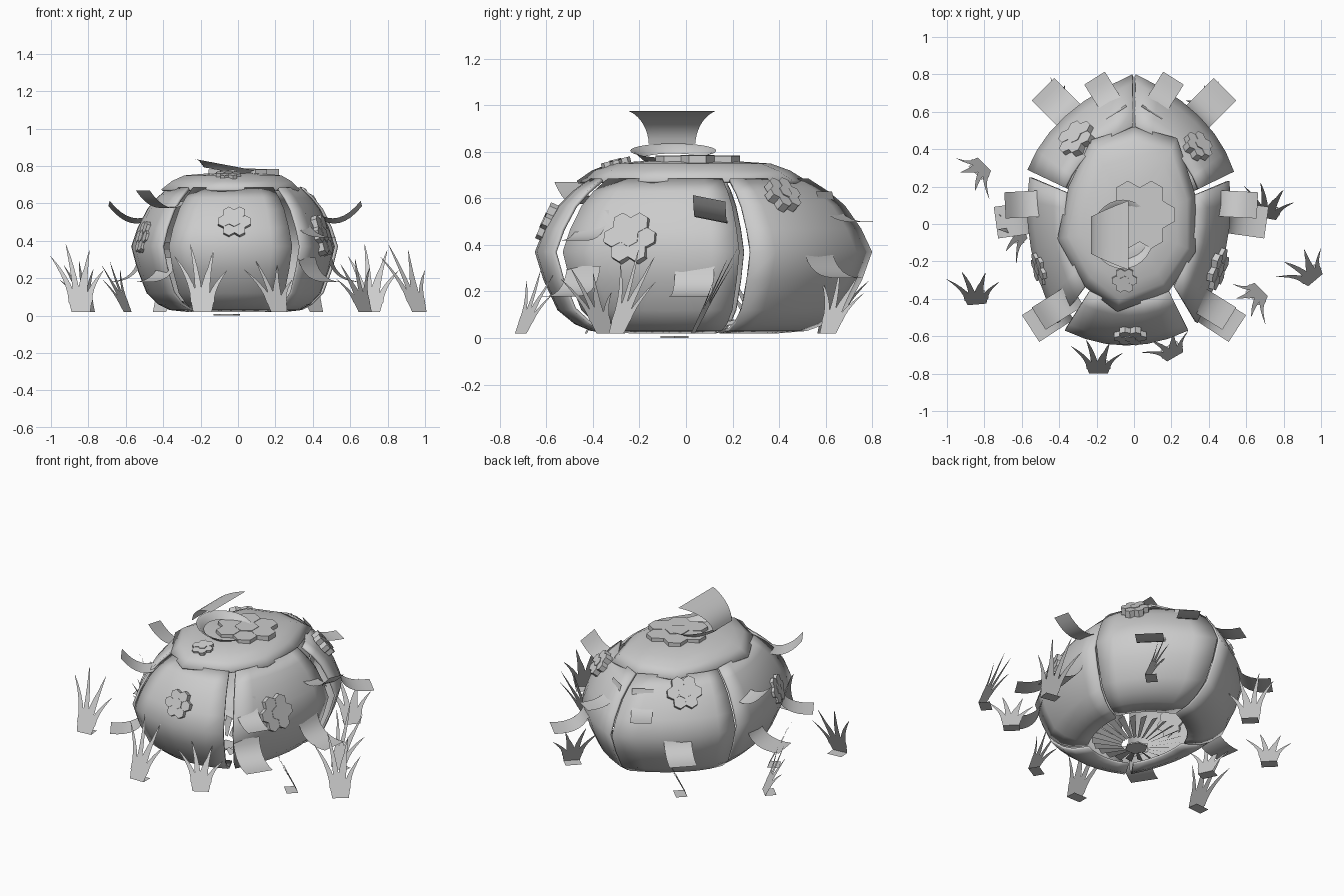
import bpy, math
from mathutils import Vector, Matrix

cube = bpy.data.objects.get("Cube")
if cube:
    bpy.data.objects.remove(cube)

grey = bpy.data.materials.new("plain grey")
grey.use_nodes = True
COLOUR = (0.6, 0.6, 0.6, 1)
grey.diffuse_color = COLOUR
grey.node_tree.nodes["Principled BSDF"].inputs["Base Color"].default_value = COLOUR


def build(name, verts, faces, smooth=None, thick=0):
    mesh = bpy.data.meshes.new(name)
    mesh.from_pydata([tuple(v) for v in verts], [], faces)
    mesh.materials.append(grey)
    ob = bpy.data.objects.new(name, mesh)
    bpy.context.collection.objects.link(ob)
    if smooth:
        bpy.ops.object.select_all(action='DESELECT')
        ob.select_set(True)
        bpy.context.view_layer.objects.active = ob
        bpy.ops.object.shade_smooth_by_angle(angle=math.radians(smooth))
    if thick:
        mod = ob.modifiers.new("thickness", 'SOLIDIFY')
        mod.thickness = thick
        mod.offset = -1
    return ob


def grid(rows, closed=False):
    """Faces and vertices for a sheet made of equal rows of points."""
    n = len(rows[0])
    verts = [p for row in rows for p in row]
    faces = []
    for i in range(len(rows) - 1):
        for j in range(n if closed else n - 1):
            k = (j + 1) % n
            faces.append((i * n + j, i * n + k, (i + 1) * n + k, (i + 1) * n + j))
    return verts, faces


def bend(a, b, c, t):
    """Curve through three points."""
    a, b, c = Vector(a), Vector(b), Vector(c)
    return a * (1 - t) * (1 - 2 * t) + b * 4 * t * (1 - t) + c * t * (2 * t - 1)


# Shell side panels, separated by narrow gaps
PROFILE = [(0.02, 0.48), (0.03, 0.64), (0.06, 0.745), (0.12, 0.855), (0.25, 0.945), (0.37, 1),
           (0.47, 0.94), (0.57, 0.85), (0.63, 0.76), (0.685, 0.65)]
PANELS = {
    "front_panel": [(-0.37, -0.57), (-0.04, -0.65), (0.29, -0.57)],
    "left_panel": [(0.34, -0.53), (0.49, -0.14), (0.51, 0.23)],
    "back_left_panel": [(0.535, 0.28), (0.35, 0.575), (0.01, 0.8)],
    "back_right_panel": [(-0.01, 0.8), (-0.37, 0.575), (-0.57, 0.29)],
    "right_panel": [(-0.56, 0.25), (-0.55, -0.14), (-0.41, -0.53)],
}
for name, pts in PANELS.items():
    rows = []
    for z, s in PROFILE:
        plan = [bend(*pts, j / 6) for j in range(7)]
        rows.append([(p.x * s, 0.02 + (p.y - 0.02) * s, z) for p in plan])
    build(name, *grid(rows), smooth=40, thick=0.015)

# Faceted top cap
RIM = [(0, 0.52), (-0.23, 0.45), (-0.35, 0.2), (-0.41, -0.08), (-0.27, -0.33),
       (-0.09, -0.47), (0.18, -0.37), (0.33, -0.15), (0.33, 0.15), (0.23, 0.46)]
rows = [[(x * s, y * s, z) for x, y in RIM]
        for s, z in [(1, 0.675), (0.86, 0.72), (0.7, 0.75), (0.35, 0.762), (0.01, 0.765)]]
build("top_cap", *grid(rows, True), smooth=40, thick=0.012)


# Flowers: seven hexagonal plates
def flower(name, place, normal, size, thick=0.03):
    frame = Matrix.Translation(place) @ Vector(normal).to_track_quat('Z', 'Y').to_matrix().to_4x4()
    verts, faces = [], []
    for k in range(7):
        a = math.radians(60 * k)
        d = 0 if k == 6 else size * 1.71
        start = len(verts)
        for z in (-thick, thick * (0.62 if k == 6 else 0.45 + 0.08 * (k % 2))):
            for i in range(6):
                b = math.radians(60 * i + 30)
                verts.append(frame @ Vector((d * math.cos(a) + size * math.cos(b),
                                             d * math.sin(a) + size * math.sin(b), z)))
        low, high = range(start, start + 6), range(start + 6, start + 12)
        faces += [tuple(reversed(low)), tuple(high)]
        faces += [(low[i], low[(i + 1) % 6], high[(i + 1) % 6], high[i]) for i in range(6)]
    build(name, verts, faces)


flower("top_flower", (0.03, 0.05, 0.768), (0, 0, 1), 0.073)
flower("cap_front_flower", (-0.05, -0.3, 0.75), (0, -0.25, 1), 0.026)
flower("front_flower", (-0.02, -0.6, 0.5), (0, -1, 0.45), 0.034)
flower("left_flower", (0.45, -0.24, 0.43), (1, -0.3, 0.3), 0.044)
flower("right_flower", (-0.505, -0.24, 0.42), (-1, -0.3, 0.3), 0.034)
flower("back_left_flower", (0.345, 0.42, 0.62), (0.6, 0.6, 0.7), 0.032)
flower("back_right_flower", (-0.31, 0.46, 0.61), (-0.6, 0.6, 0.7), 0.041)


# Curled peel tabs
def tab(name, place, angle, z, path, width, roll=0):
    out = Vector((math.cos(math.radians(angle)), math.sin(math.radians(angle)), 0))
    side = Vector((-out.y, out.x, roll)) * width / 2
    rows = []
    for i in range(9):
        d, h, _ = bend(*path, i / 8)
        mid = Vector((*place, z + h)) + out * d
        rows.append([mid - side, mid + side])
    build(name, *grid(rows), smooth=60)


UPPER = [(-0.04, 0.03, 0), (0.08, 0, 0), (0.2, 0.09, 0)]
LOWER = [(-0.02, 0.13, 0), (0.05, 0.025, 0), (0.2, 0.0, 0)]
for word, m in (("left", 1), ("right", -1)):
    shift = 0 if m == 1 else 0.03
    corner_z, corner_path = (0.42, LOWER) if m == 1 else (0.58, UPPER)
    for part, x, y, angle, z, path, width, roll in [
            ("upper_side", 0.46 + shift, 0.11, -3, 0.51, UPPER, 0.14, -0.2),
            ("lower_side", 0.51 + shift, 0.035, -8, 0.18, LOWER, 0.17, 0),
            ("upper_corner", 0.34, -0.4, -32, corner_z, corner_path, 0.14, 0),
            ("lower_corner", 0.385, -0.45, -33, 0.18, LOWER, 0.17, 0),
            ("back_upper", 0.105, 0.61, 58, 0.5, LOWER, 0.13, 0),
            ("back_corner", 0.345, 0.58, 45, 0.26, LOWER, 0.17, 0)]:
        tab(f"{part}_tab_{word}", (m * x, y), angle if m == 1 else 180 - angle, z, path, width,
            roll * m)


# Grass tufts: a foot plate and a leaning fan of tapering blades
BLADES = [(-0.042, -0.15, 0.8), (-0.018, -0.065, 1), (0.0, 0.03, 0.6),
          (0.018, 0.06, 0.9), (0.042, 0.13, 0.55)]


def tuft(name, x, y, lean, height):
    out = Vector((math.cos(math.radians(lean)), math.sin(math.radians(lean)), 0))
    side = Vector((out.y, -out.x, 0))

    def point(u, z):
        return Vector((x, y, 0.02 + z)) + side * u + out * z * 0.5

    verts = [Vector((x, y, 0.02)) + side * u + out * v
             for u, v in [(-0.05, 0.07), (0.05, 0.07), (0.05, 0), (-0.05, 0)]]
    verts += [point(-0.062, 0.06), point(0.062, 0.06)]
    faces = [(0, 1, 2, 3), (3, 2, 5, 4)]
    for base, tip, h in BLADES:
        rows = []
        for i in range(6):
            t = i / 5
            u = base + (tip - base) * t ** 1.7
            w = 0.02 * (1 - t) ** 0.7 + 0.001
            z = 0.05 + (height - 0.05) * h * t
            rows.append([point(u - w, z), point(u + w, z)])
        v, f = grid(rows)
        faces += [tuple(i + len(verts) for i in q) for q in f]
        verts += v
    build(name, verts, faces)


for i, spot in enumerate([
        (-0.19, -0.8, 90, 0.36), (0.22, -0.71, 120, 0.27), (-0.84, -0.43, 95, 0.36),
        (0.97, -0.3, 130, 0.36), (0.68, -0.35, 225, 0.28), (0.71, 0.03, 80, 0.36),
        (-0.8, 0.32, 225, 0.27), (-0.59, -0.03, 205, 0.27), (0.42, 0.61, 135, 0.27),
        (-0.42, 0.6, 45, 0.27)]):
    tuft(f"grass_tuft_{i + 1}", *spot)

# Tilted collar on the cap and the flap rising from its edge
rows = []
for radius, drop in [(0.185, 0), (0.165, -0.005), (0.135, -0.035)]:
    ring = [(math.cos(math.tau * i / 28) * radius, math.sin(math.tau * i / 28) * radius)
            for i in range(28)]
    rows.append([(-0.06 + u * 0.9, -0.055 + v, 0.805 - u * 0.17 + drop) for u, v in ring])
build("cap_collar", *grid(rows, True), smooth=40)
rows = []
for i in range(11):
    t = i / 10
    p = bend((-0.23, 0.835, 0), (-0.17, 0.925, 0), (-0.03, 0.975, 0), t)
    half = 0.1 + 0.085 * t ** 1.6
    rows.append([(p.x, -0.06 + half * v, p.y) for v in (-1, -0.5, 0, 0.5, 1)])
build("cap_flap", *grid(rows), smooth=60)

# Underside: radiating pleats and a small base plate
verts, faces = [], []
for i in range(24):
    a = math.tau * i / 24
    for r, z, turn in [(0.09, 0.02, -0.09), (0.09, 0.03, 0.09), (0.27, 0.08, 0.07), (0.27, 0.06, -0.07)]:
        verts.append((-0.06 + r * math.cos(a + turn), -0.05 + r * math.sin(a + turn), z))
    faces.append(tuple(range(4 * i, 4 * i + 4)))
build("underside_pleats", verts, faces)
base = [(-0.06 + 0.07 * math.cos(math.tau * i / 6), -0.05 + 0.07 * math.sin(math.tau * i / 6), 0.008)
        for i in range(6)]
build("base_plate", base, [tuple(range(6))], thick=0.008)
